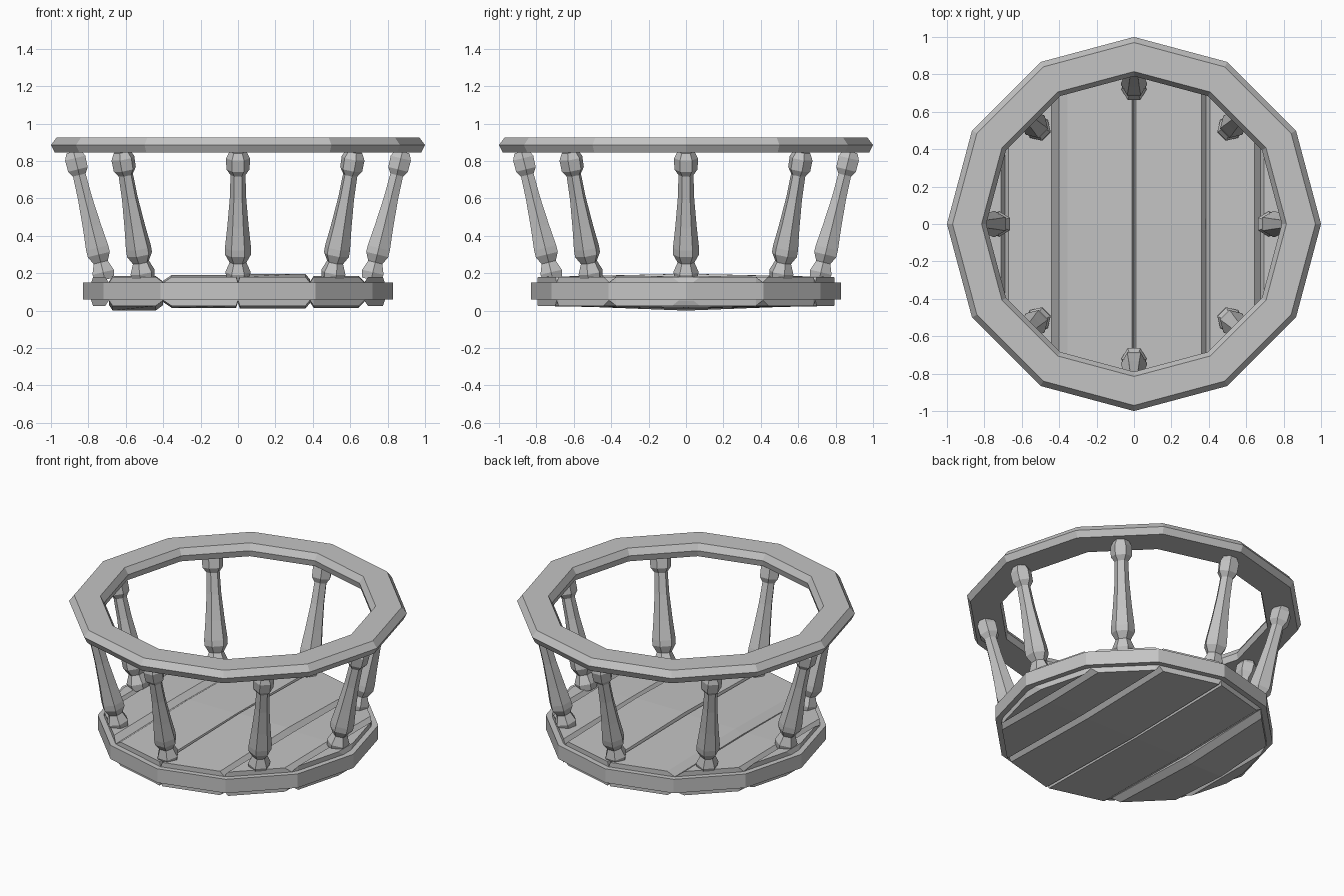
import bpy, bmesh, math
from mathutils import Vector

if "Cube" in bpy.data.objects:
    bpy.data.objects.remove(bpy.data.objects["Cube"])

grey = bpy.data.materials.new("plain grey")
grey.diffuse_color = (0.55, 0.55, 0.55, 1)
grey.use_nodes = True
grey.node_tree.nodes["Principled BSDF"].inputs["Base Color"].default_value = grey.diffuse_color


def make(name, verts, faces):
    me = bpy.data.meshes.new(name)
    me.from_pydata(verts, [], faces)
    bm = bmesh.new()
    bm.from_mesh(me)
    bmesh.ops.recalc_face_normals(bm, faces=bm.faces)
    bm.to_mesh(me)
    bm.free()
    me.materials.append(grey)
    ob = bpy.data.objects.new(name, me)
    bpy.context.collection.objects.link(ob)
    return ob


def hoop(name, profile, n=12):
    """Closed (radius, z) profile swept round z."""
    m = len(profile)
    verts = [(r * math.cos(math.tau * i / n), r * math.sin(math.tau * i / n), z)
             for i in range(n) for r, z in profile]
    faces = [(i * m + j, i * m + (j + 1) % m,
              (i + 1) % n * m + (j + 1) % m, (i + 1) % n * m + j)
             for i in range(n) for j in range(m)]
    return make(name, verts, faces)


# top rail and base hoop
hoop("top_rail", [(0.815, 0.925), (0.97, 0.925), (1.0, 0.885), (0.98, 0.845),
                  (0.80, 0.845), (0.79, 0.885)])
hoop("base_hoop", [(0.77, 0.15), (0.83, 0.15), (0.83, 0.06), (0.77, 0.06)])

# floor planks, trimmed to a twelve-sided outline
R = 0.795
corners = [(R * math.cos(math.radians(a)), R * math.sin(math.radians(a)))
           for a in range(180, -1, -30)]


def half_depth(x):
    for (xa, ya), (xb, yb) in zip(corners, corners[1:]):
        if xa - 1e-6 <= x <= xb + 1e-6:
            return ya + (yb - ya) * (x - xa) / (xb - xa)
    return 0.0


def plank(name, x0, x1, c0, c1, top, bottom):
    """Bevels c0 and c1 on the two long sides; top and bottom bow at mid length."""
    xs = {x0, x0 + c0, x1 - c1, x1}
    xs |= {x for x, _ in corners if x0 + c0 + 0.01 < x < x1 - c1 - 0.01}
    xs = sorted(xs)
    verts, faces = [], []
    for x in xs:
        d = 0.03 if x in (x0, x1) else 0.0
        y = half_depth(x)
        verts += [(x, -y, 0.18 - d), (x, 0, top - d), (x, y, 0.18 - d),
                  (x, y, 0.025 + d), (x, 0, bottom + d), (x, -y, 0.025 + d)]
    for i in range(len(xs) - 1):
        for j in range(6):
            k = (j + 1) % 6
            faces.append((i * 6 + j, i * 6 + k, i * 6 + 6 + k, i * 6 + 6 + j))
    e = (len(xs) - 1) * 6
    for s in (0, e):
        faces += [(s, s + 1, s + 4, s + 5), (s + 1, s + 2, s + 3, s + 4)]
    make(name, verts, faces)


plank("floor_plank_1", -0.785, -0.69, 0.01, 0.02, 0.18, 0.025)
plank("floor_plank_2", -0.69, -0.40, 0.02, 0.04, 0.185, 0.0)
plank("floor_plank_3", -0.40, 0.0, 0.045, 0.01, 0.19, 0.015)
plank("floor_plank_4", 0.0, 0.385, 0.01, 0.025, 0.197, 0.01)
plank("floor_plank_5", 0.385, 0.675, 0.02, 0.03, 0.185, 0.015)
plank("floor_plank_6", 0.675, 0.785, 0.02, 0.01, 0.18, 0.025)

# eight turned six-sided balusters leaning outwards: (z, radius)
turned = [(0.165, 0.058), (0.205, 0.068), (0.258, 0.045), (0.30, 0.07),
          (0.335, 0.07), (0.45, 0.057), (0.60, 0.044), (0.725, 0.040),
          (0.755, 0.062), (0.815, 0.064), (0.85, 0.045)]
lean = 0.245
axis = Vector((lean, 0, 1)).normalized()
across = Vector((axis.z, 0, -axis.x))
for b in range(8):
    a = math.tau * b / 8
    ca, sa = math.cos(a), math.sin(a)
    verts, faces = [], []
    for z, r in turned:
        centre = Vector((0.715 + lean * (z - 0.18), 0, z))
        for k in range(6):
            t = math.tau * k / 6
            p = centre + across * (r * math.sin(t)) + Vector((0, r * math.cos(t), 0))
            verts.append((p.x * ca - p.y * sa, p.x * sa + p.y * ca, p.z))
    for i in range(len(turned) - 1):
        for k in range(6):
            m = (k + 1) % 6
            faces.append((i * 6 + k, i * 6 + m, i * 6 + 6 + m, i * 6 + 6 + k))
    last = (len(turned) - 1) * 6
    faces += [tuple(range(6)), tuple(range(last, last + 6))]
    make("baluster_%d" % (b + 1), verts, faces)
